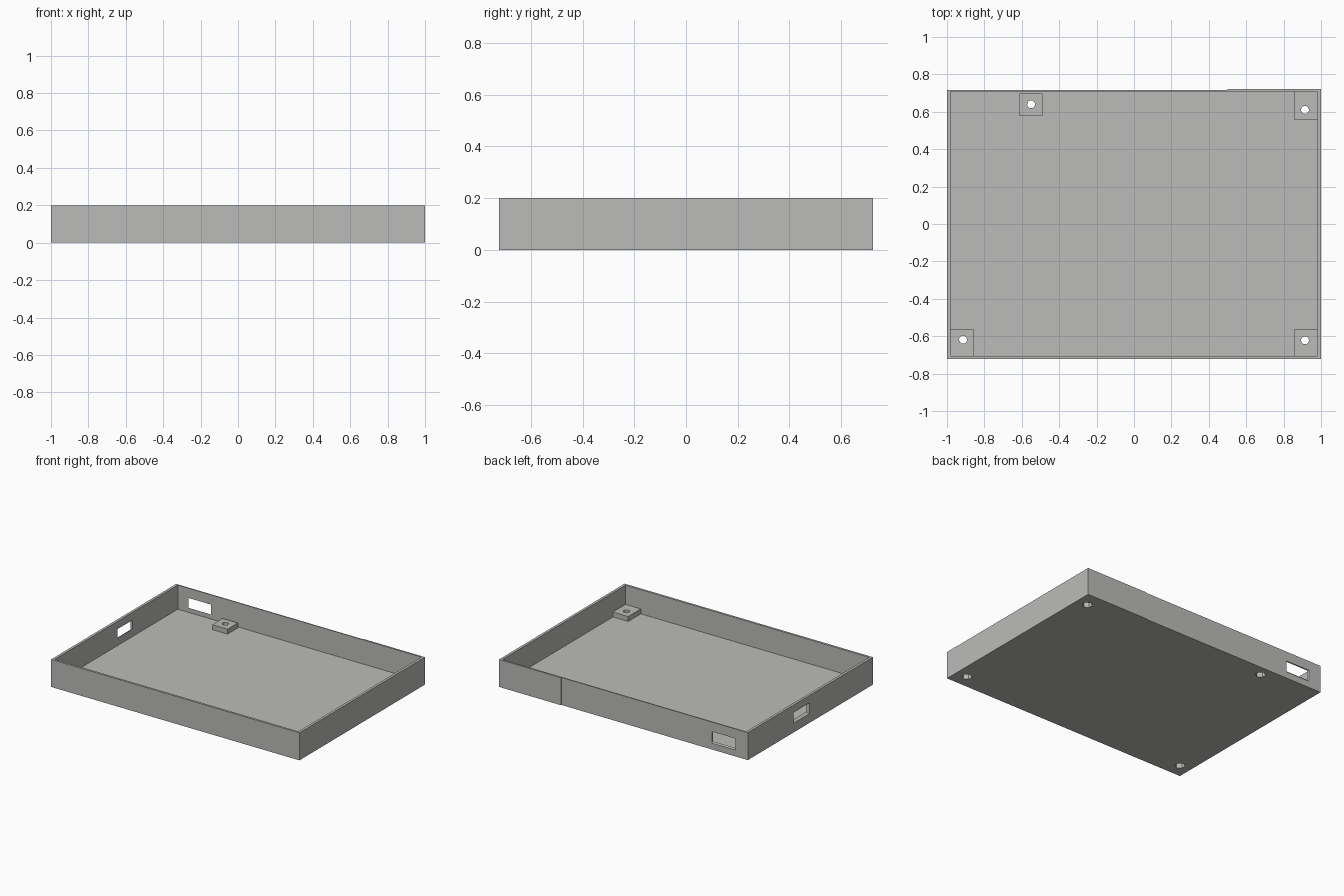
import bpy, bmesh, math
from mathutils import Matrix

if "Cube" in bpy.data.objects:
    bpy.data.objects.remove(bpy.data.objects["Cube"])

grey = bpy.data.materials.new("light_grey")
grey.diffuse_color = (0.5, 0.5, 0.485, 1)
grey.use_nodes = True
grey.node_tree.nodes["Principled BSDF"].inputs["Base Color"].default_value = grey.diffuse_color

FLOOR, POST_TOP, RIM = 0.024, 0.06, 0.2


def finish(name, bm):
    bmesh.ops.recalc_face_normals(bm, faces=bm.faces)
    me = bpy.data.meshes.new(name)
    bm.to_mesh(me)
    bm.free()
    me.materials.append(grey)
    ob = bpy.data.objects.new(name, me)
    bpy.context.collection.objects.link(ob)
    return ob


def prism(name, outline, z0, z1):
    bm = bmesh.new()
    face = bm.faces.new([bm.verts.new((x, y, z0)) for x, y in outline])
    new = bmesh.ops.extrude_face_region(bm, geom=[face])["geom"]
    bmesh.ops.translate(bm, vec=(0, 0, z1 - z0),
                        verts=[v for v in new if isinstance(v, bmesh.types.BMVert)])
    return finish(name, bm)


def box(name, x0, x1, y0, y1, z0, z1):
    return prism(name, [(x0, y0), (x1, y0), (x1, y1), (x0, y1)], z0, z1)


def cylinder(name, x, y, r, z0, z1, sides):
    bm = bmesh.new()
    bmesh.ops.create_cone(bm, cap_ends=True, segments=sides, radius1=r, radius2=r,
                          depth=z1 - z0, matrix=Matrix.Translation((x, y, (z0 + z1) / 2)))
    return finish(name, bm)


def tapered_opening(name, outer, inner, to_point):
    """Cutter joining an outer and an inner rectangle (u0, u1, z0, z1, depth)."""
    bm = bmesh.new()
    rings = []
    for u0, u1, z0, z1, d in (outer, inner):
        rings.append([bm.verts.new(to_point(u, d, z))
                      for u, z in ((u0, z0), (u1, z0), (u1, z1), (u0, z1))])
    a, b = rings
    bm.faces.new(a)
    bm.faces.new(b[::-1])
    for i in range(4):
        j = (i + 1) % 4
        bm.faces.new((a[i], b[i], b[j], a[j]))
    return finish(name, bm)


def cut(target, cutter):
    mod = target.modifiers.new("cut", "BOOLEAN")
    mod.operation, mod.solver, mod.object = "DIFFERENCE", "EXACT", cutter
    bpy.context.view_layer.objects.active = target
    bpy.ops.object.modifier_apply(modifier=mod.name)


def discard(ob):
    bpy.data.objects.remove(ob, do_unlink=True)


# Shallow open tray, with a tiny step in the back wall
tray = prism("tray", [(-1, -0.722), (1, -0.722), (1, 0.722), (0.5, 0.722),
                      (0.5, 0.717), (-1, 0.717)], 0, RIM)
cavity = box("cavity_cutter", -0.981, 0.981, -0.706, 0.709, FLOOR, 0.3)
cut(tray, cavity)
discard(cavity)

# Port openings in the back wall and the left wall
openings = [
    tapered_opening("back_port", (-0.902, -0.708, 0.044, 0.131, 0.719),
                    (-0.892, -0.718, 0.062, 0.128, 0.705), lambda u, d, z: (u, d, z)),
    tapered_opening("left_port", (0.01, 0.19, 0.066, 0.146, -1.002),
                    (0.017, 0.185, 0.082, 0.143, -0.978), lambda u, d, z: (d, u, z)),
]
for opening in openings:
    cut(tray, opening)
    discard(opening)

# Mounting posts: x range, y range, hole centre
posts = [
    ("back_left_post", -0.612, -0.489, 0.578, 0.697, -0.55, 0.64),
    ("back_right_post", 0.858, 0.981, 0.556, 0.709, 0.914, 0.61),
    ("front_left_post", -0.981, -0.858, -0.706, -0.561, -0.914, -0.618),
    ("front_right_post", 0.858, 0.981, -0.706, -0.561, 0.914, -0.622),
]
for name, x0, x1, y0, y1, hx, hy in posts:
    post = box(name, x0, x1, y0, y1, FLOOR, POST_TOP)
    # Screw hole through post and floor, with a hexagonal pocket underneath
    for cutter in (cylinder("screw_hole", hx, hy, 0.021, -0.1, 0.1, 24),
                   cylinder("nut_pocket", hx, hy, 0.035, -0.1, 0.036, 6)):
        cut(tray, cutter)
        cut(post, cutter)
        discard(cutter)
